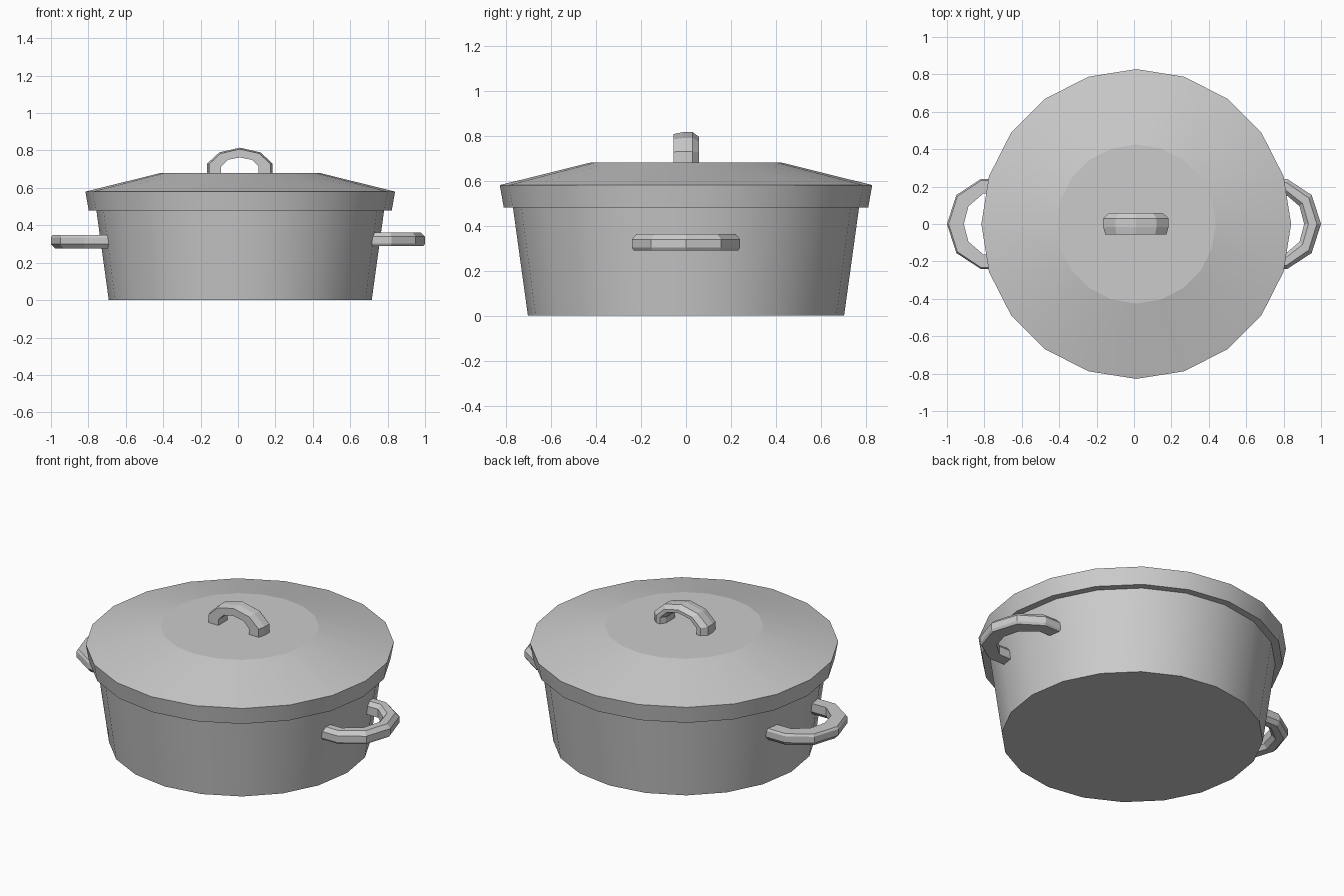
import bpy, bmesh, math
from mathutils import Vector

if "Cube" in bpy.data.objects:
    bpy.data.objects.remove(bpy.data.objects["Cube"])

CX = 0.012   # pot axis


def add_object(name, bm):
    bmesh.ops.recalc_face_normals(bm, faces=bm.faces)
    me = bpy.data.meshes.new(name)
    bm.to_mesh(me)
    bm.free()
    ob = bpy.data.objects.new(name, me)
    bpy.context.collection.objects.link(ob)
    return ob


def skin(bm, rings, closed_smooth):
    """Bridge successive closed rings and cap both ends."""
    loops = [[bm.verts.new(p) for p in r] for r in rings]
    n = len(loops[0])
    for a, b in zip(loops, loops[1:]):
        for i in range(n):
            j = (i + 1) % n
            f = bm.faces.new((a[i], a[j], b[j], b[i]))
            f.smooth = closed_smooth
    bm.faces.new(loops[0])
    bm.faces.new(loops[-1])
    # ring edges stay crisp
    for r in loops:
        for i in range(n):
            bm.edges.get((r[i], r[(i + 1) % n])).smooth = False


def turned(name, profile, sides=20):
    bm = bmesh.new()
    rings = [[(CX + r * math.cos(2 * math.pi * i / sides),
               r * math.sin(2 * math.pi * i / sides), z)
              for i in range(sides)] for r, z in profile]
    skin(bm, rings, True)
    return add_object(name, bm)


def arch(name, outer, inner, section, place):
    """Sweep a section along an arch. Section points are (t, v):
    t = 0 on the outer line, 1 on the inner line; v = sideways position."""
    bm = bmesh.new()
    rings = []
    for o, i in zip(outer, inner):
        o, i = Vector(o), Vector(i)
        rings.append([place(*o.lerp(i, t), v) for t, v in section])
    skin(bm, rings, False)
    return add_object(name, bm)


def mirrored(half):
    """Complete a symmetric arch from half of it; the last point is the apex."""
    return half + [(-w, h) for w, h in reversed(half[:-1])]


# pot body and lid
turned("pot_body", [(0.703, 0), (0.77, 0.485)])
turned("lid", [(0.81, 0.48), (0.828, 0.58), (0.425, 0.68)])

# handle on top of the lid
arch("lid_handle",
     mirrored([(-0.175, 0.67), (-0.175, 0.73), (-0.11, 0.79), (0, 0.815)]),
     mirrored([(-0.1, 0.67), (-0.1, 0.715), (-0.065, 0.75), (0, 0.763)]),
     [(0.15, -0.055), (0, -0.015), (0, 0.03), (0.4, 0.058),
      (0.75, 0.058), (1, 0.03), (1, -0.055)],
     lambda w, h, v: (w + 0.01, v, h))

# side handles, the left one turned half a revolution about y
side_outer = mirrored([(-0.24, 0.67), (-0.24, 0.82), (-0.155, 0.95), (0, 1.0)])
side_inner = mirrored([(-0.163, 0.67), (-0.163, 0.805), (-0.095, 0.885), (0, 0.91)])
side_section = [(0.1, -0.03), (0, -0.017), (0, 0.02), (0.25, 0.043),
                (0.75, 0.043), (1, 0.02), (1, -0.03)]
for name, s in (("right_handle", 1), ("left_handle", -1)):
    arch(name, side_outer, side_inner, side_section,
         lambda w, h, v, s=s: (s * h, w, 0.319 + s * v))
